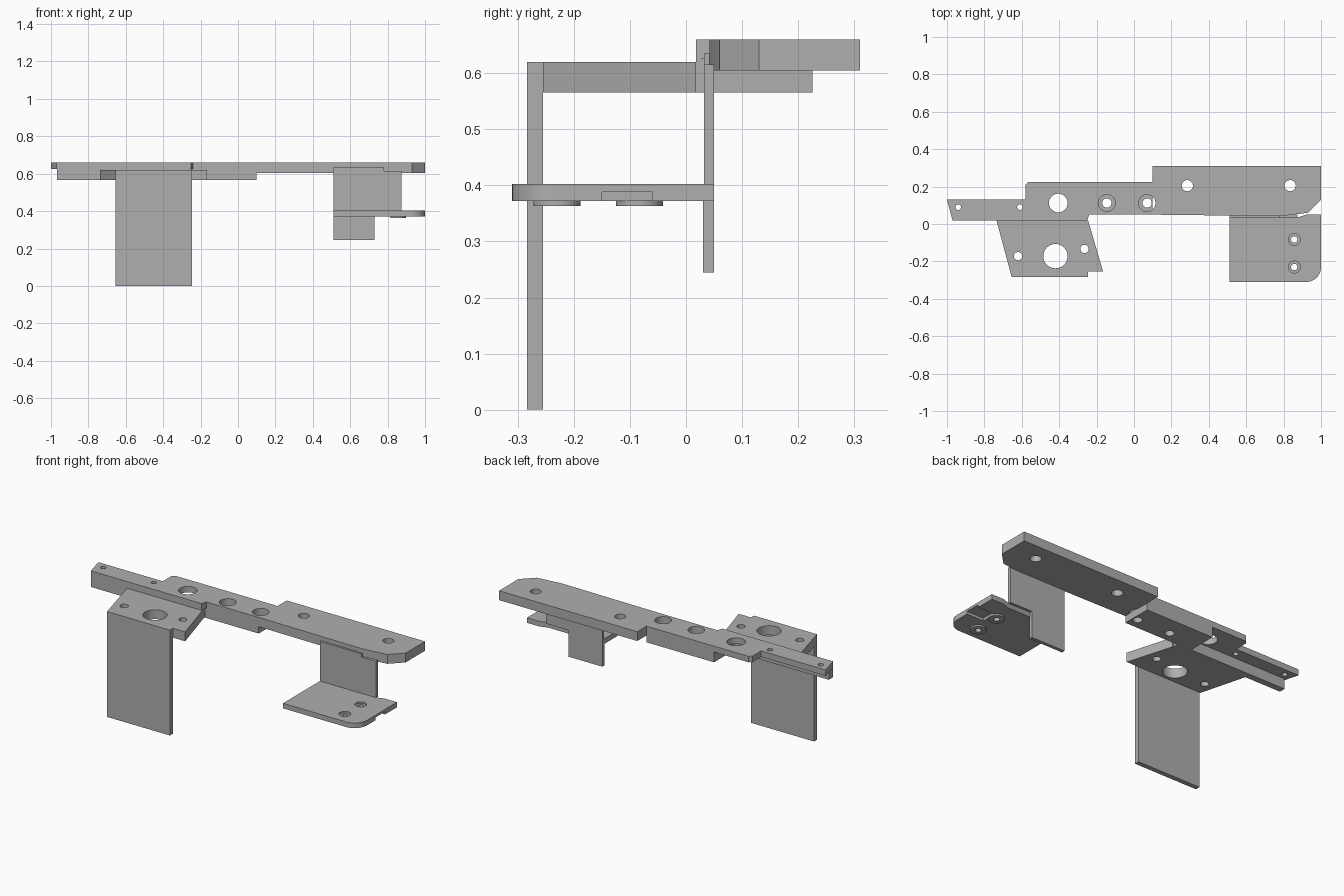
import bpy, bmesh, math

if "Cube" in bpy.data.objects:
    bpy.data.objects.remove(bpy.data.objects["Cube"])

GREY = (0.43, 0.43, 0.43, 1)
metal = bpy.data.materials.new("plain_grey")
metal.use_nodes = True
metal.diffuse_color = GREY
metal.node_tree.nodes["Principled BSDF"].inputs["Base Color"].default_value = GREY


def prism(name, outline, low, high):
    """Extrude a flat outline in x and y from low to high."""
    bm = bmesh.new()
    base = bm.faces.new([bm.verts.new((x, y, low)) for x, y in outline])
    top = bmesh.ops.extrude_face_region(bm, geom=[base])["geom"]
    verts = [v for v in top if isinstance(v, bmesh.types.BMVert)]
    bmesh.ops.translate(bm, verts=verts, vec=(0, 0, high - low))
    bmesh.ops.recalc_face_normals(bm, faces=bm.faces)
    mesh = bpy.data.meshes.new(name)
    bm.to_mesh(mesh)
    bm.free()
    mesh.materials.append(metal)
    obj = bpy.data.objects.new(name, mesh)
    bpy.context.collection.objects.link(obj)
    return obj


def rect(x0, x1, y0, y1):
    return [(x0, y0), (x1, y0), (x1, y1), (x0, y1)]


def arc(x, y, r, start=0, end=360, steps=32):
    return [(x + r * math.cos(math.radians(start + (end - start) * i / steps)),
             y + r * math.sin(math.radians(start + (end - start) * i / steps)))
            for i in range(steps + (end - start < 360))]


def cut(obj, outline, low, high):
    cutter = prism("cutter", outline, low, high)
    cutter.hide_render = True
    mod = obj.modifiers.new("cut", "BOOLEAN")
    mod.operation = "DIFFERENCE"
    mod.solver = "EXACT"
    mod.object = cutter
    bpy.context.view_layer.objects.active = obj
    bpy.ops.object.modifier_apply(modifier=mod.name)
    bpy.data.objects.remove(cutter)


def drill(obj, holes, low=-1, high=2):
    for x, y, r in holes:
        cut(obj, arc(x, y, r), low, high)


TOP, SHELF, UNDER = 0.66, 0.605, 0.565

# Left arm: thin strip with a front lip
arm = prism("left_arm", [(-0.97, 0.018), (-0.58, 0.018), (-0.58, 0.13), (-1, 0.13)], 0.625, TOP)
drill(arm, [(-0.94, 0.09, 0.015), (-0.61, 0.09, 0.015)])
prism("arm_lip", rect(-0.968, -0.25, 0.018, 0.055), UNDER, 0.625)

# Thin bridge over the front block
bridge = prism("bridge_plate", [(-0.58, 0.018), (-0.25, 0.018), (-0.24, 0.05), (-0.24, 0.225),
                                (-0.565, 0.225), (-0.58, 0.21)], 0.625, TOP)
drill(bridge, [(-0.405, 0.112, 0.05)])

# Middle bar with counterbored holes
middle = prism("middle_bar", rect(-0.34, 0.10, 0.05, 0.225), UNDER, TOP)
counterbores = [(-0.145, 0.112), (0.07, 0.112)]
drill(middle, [(x, y, 0.025) for x, y in counterbores])
drill(middle, [(x, y, 0.045) for x, y in counterbores], 0.61, 1)
drill(middle, [(-0.405, 0.112, 0.05)])

# Right bar with a clipped end
right = prism("right_bar", [(0.10, 0.05), (0.78, 0.042), (0.93, 0.06), (1, 0.13),
                            (1, 0.31), (0.10, 0.31)], SHELF, TOP)
drill(right, [(0.285, 0.205, 0.03), (0.835, 0.205, 0.03)])
drill(right, [(0.07, 0.112, 0.045)])

# Slanted front block and its hanging plate
block = prism("front_block", [(-0.735, 0.018), (-0.655, -0.28), (-0.245, -0.28), (-0.245, -0.255),
                              (-0.165, -0.255), (-0.245, 0.018)], UNDER, 0.62)
drill(block, [(-0.62, -0.172, 0.022), (-0.42, -0.172, 0.065), (-0.265, -0.133, 0.022)])
prism("front_plate", rect(-0.655, -0.245, -0.283, -0.255), 0, 0.62)

# Right bracket: web, lower tab and floor plate
prism("bracket_web", rect(0.51, 0.875, 0.032, 0.05), 0.40, 0.615)
prism("web_top_edge", rect(0.51, 0.78, 0.032, 0.05), 0.605, 0.635)
prism("bracket_tab", rect(0.51, 0.73, 0.03, 0.05), 0.245, 0.40)
floor = prism("bracket_floor", [(0.51, -0.31)] + arc(0.92, -0.23, 0.08, -90, 0, 10)
              + [(1, 0.05), (0.92, 0.05), (0.875, 0.035), (0.51, 0.035)], 0.372, 0.402)
screws = [(0.857, -0.083), (0.857, -0.23)]
cut(floor, rect(0.89, 1.1, -0.15, -0.06), 0.3, 0.388)
drill(floor, [(x, y, 0.017) for x, y in screws])
drill(floor, [(x, y, 0.032) for x, y in screws], 0.392, 1)

# Round bosses under the floor plate
for i, (x, y) in enumerate(screws):
    boss = prism(f"floor_boss_{i + 1}", arc(x, y, 0.042), 0.363, 0.374)
    drill(boss, [(x, y, 0.017)])

# Smooth the round walls and keep the edges sharp
for obj in bpy.context.scene.objects:
    obj.select_set(obj.type == "MESH")
bpy.context.view_layer.objects.active = floor
bpy.ops.object.shade_smooth_by_angle(angle=math.radians(30))
